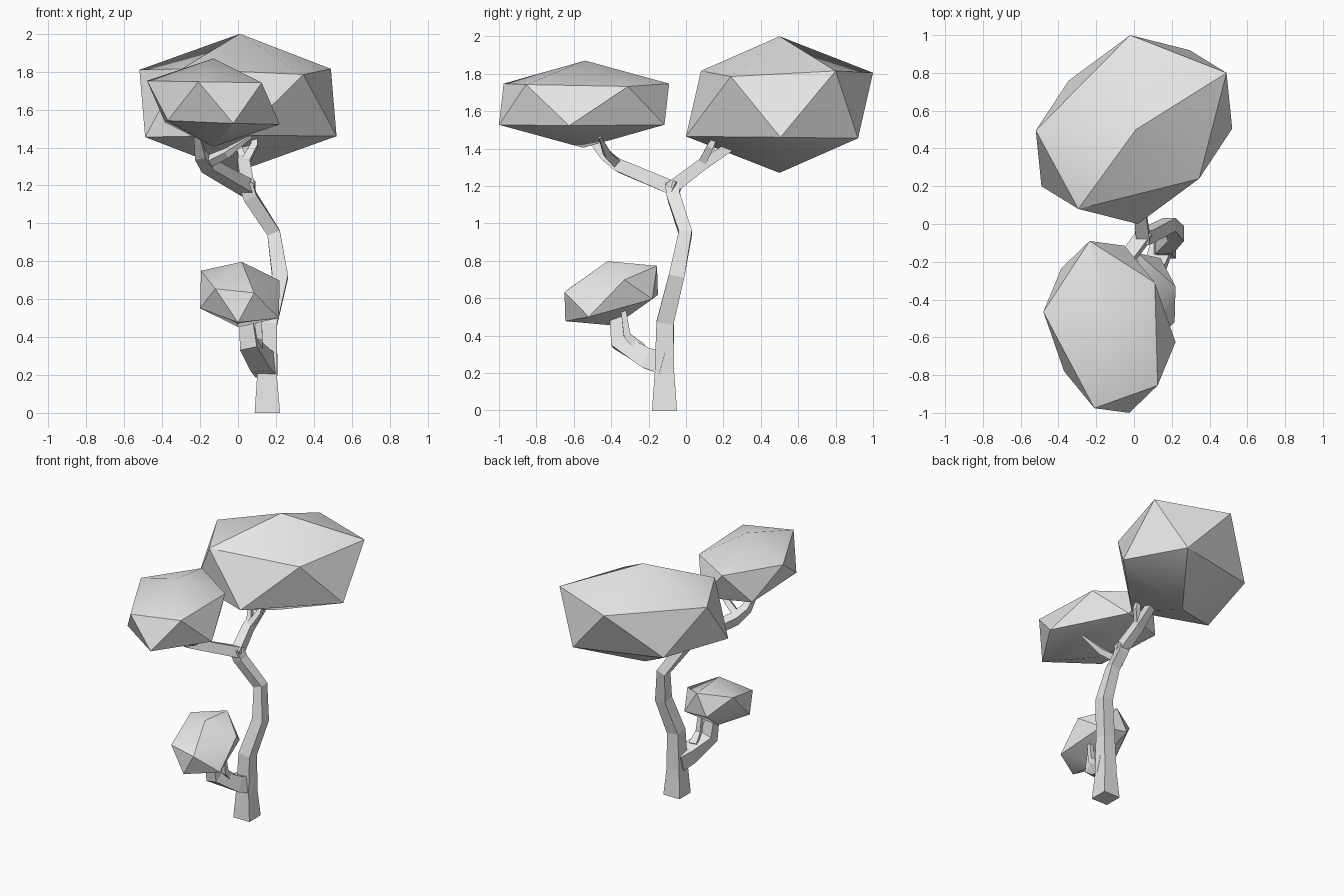
import bpy
import bmesh
import math
from mathutils import Vector

default = bpy.data.objects.get("Cube")
if default:
    bpy.data.objects.remove(default, do_unlink=True)

# One plain grey for wood and leaves
grey = bpy.data.materials.new("plain_grey")
grey.use_nodes = True
grey.diffuse_color = (0.8, 0.8, 0.8, 1)
grey.node_tree.nodes["Principled BSDF"].inputs["Base Color"].default_value = (0.8, 0.8, 0.8, 1)


def finish(name, bm, smooth_angle=None):
    """Turn a bmesh into a named, coloured object."""
    bmesh.ops.recalc_face_normals(bm, faces=bm.faces)
    mesh = bpy.data.meshes.new(name)
    bm.to_mesh(mesh)
    bm.free()
    mesh.materials.append(grey)
    obj = bpy.data.objects.new(name, mesh)
    bpy.context.collection.objects.link(obj)
    if smooth_angle:
        bpy.ops.object.select_all(action="DESELECT")
        obj.select_set(True)
        bpy.context.view_layer.objects.active = obj
        bpy.ops.object.shade_smooth_by_angle(angle=math.radians(smooth_angle))
    return obj


def limb(name, path, level_start=False):
    """Sweep a square section along (x, y, z, half width) points."""
    points = [Vector(p[:3]) for p in path]
    bm = bmesh.new()
    rings = []
    for i, p in enumerate(points):
        before = p - points[i - 1] if i else points[1] - p
        after = points[i + 1] - p if i + 1 < len(points) else before
        along = (before.normalized() + after.normalized()).normalized()
        if level_start and i == 0:
            along = Vector((0, 0, 1))
        depth = along.cross(Vector((1, 0, 0))).normalized()
        side = depth.cross(along)
        half = path[i][3]
        rings.append([bm.verts.new(p + half * (a * side + b * depth))
                      for a, b in ((-1, -1), (1, -1), (1, 1), (-1, 1))])
    for low, high in zip(rings, rings[1:]):
        for k in range(4):
            n = (k + 1) % 4
            bm.faces.new((low[k], low[n], high[n], high[k]))
    bm.faces.new(rings[0][::-1])
    bm.faces.new(rings[-1])
    return finish(name, bm)


def leaf_clump(name, centre, spokes):
    """Stretched icosahedron: six spokes mirrored through the centre."""
    bm = bmesh.new()
    for spoke in spokes:
        for sign in (1, -1):
            bm.verts.new(Vector(centre) + sign * Vector(spoke))
    bmesh.ops.convex_hull(bm, input=bm.verts)
    return finish(name, bm, 30)


# Trunk
limb("trunk", [(.155, -.115, 0, .067), (.153, -.115, .2, .052),
               (.16, -.112, .47, .046), (.222, -.05, .72, .042),
               (.188, -.003, .95, .035), (.065, -.065, 1.14, .036),
               (.04, -.075, 1.21, .036)], level_start=True)

# Upper branches
limb("front_branch", [(.06, -.05, 1.18, .038), (-.16, -.35, 1.305, .034),
                      (-.2, -.43, 1.36, .028), (-.22, -.54, 1.49, .014)])
limb("front_twig", [(-.17, -.37, 1.32, .024), (-.06, -.42, 1.37, .02), (.07, -.46, 1.46, .006)])
limb("back_branch", [(.05, -.09, 1.18, .036), (.03, .08, 1.31, .032), (.04, .3, 1.45, .022)])
limb("back_left_twig", [(.03, .08, 1.31, .022), (.085, .13, 1.41, .018), (.09, .16, 1.47, .012)])
limb("back_right_twig", [(.03, .1, 1.32, .02), (-.01, .16, 1.45, .012)])

# Lower branch
limb("lower_branch", [(.15, -.11, .25, .06), (.12, -.2, .275, .055),
                      (.055, -.355, .365, .046), (.04, -.375, .52, .034)])
limb("lower_twig", [(.1, -.24, .33, .03), (.11, -.315, .4, .019), (.11, -.335, .54, .014)])

# Leaf clumps
leaf_clump("back_leaves", (0, .5, 1.635),
           [(.01, 0, .365), (.345, -.26, .15), (.49, .3, .18),
            (-.02, .5, .17), (-.52, -.005, .175), (-.295, -.42, .18)])
leaf_clump("front_leaves", (-.13, -.545, 1.637),
           [(0, .005, .233), (-.35, .08, .115), (-.105, .455, .11),
            (.24, .235, .095), (.255, -.31, .105), (-.08, -.43, .11)])
leaf_clump("lower_leaves", (.01, -.4, .625),
           [(.01, -.02, .172), (.21, .07, .073), (.205, -.12, -.125),
            (-.13, -.22, .03), (.075, -.25, .008), (-.01, -.245, -.148)])
